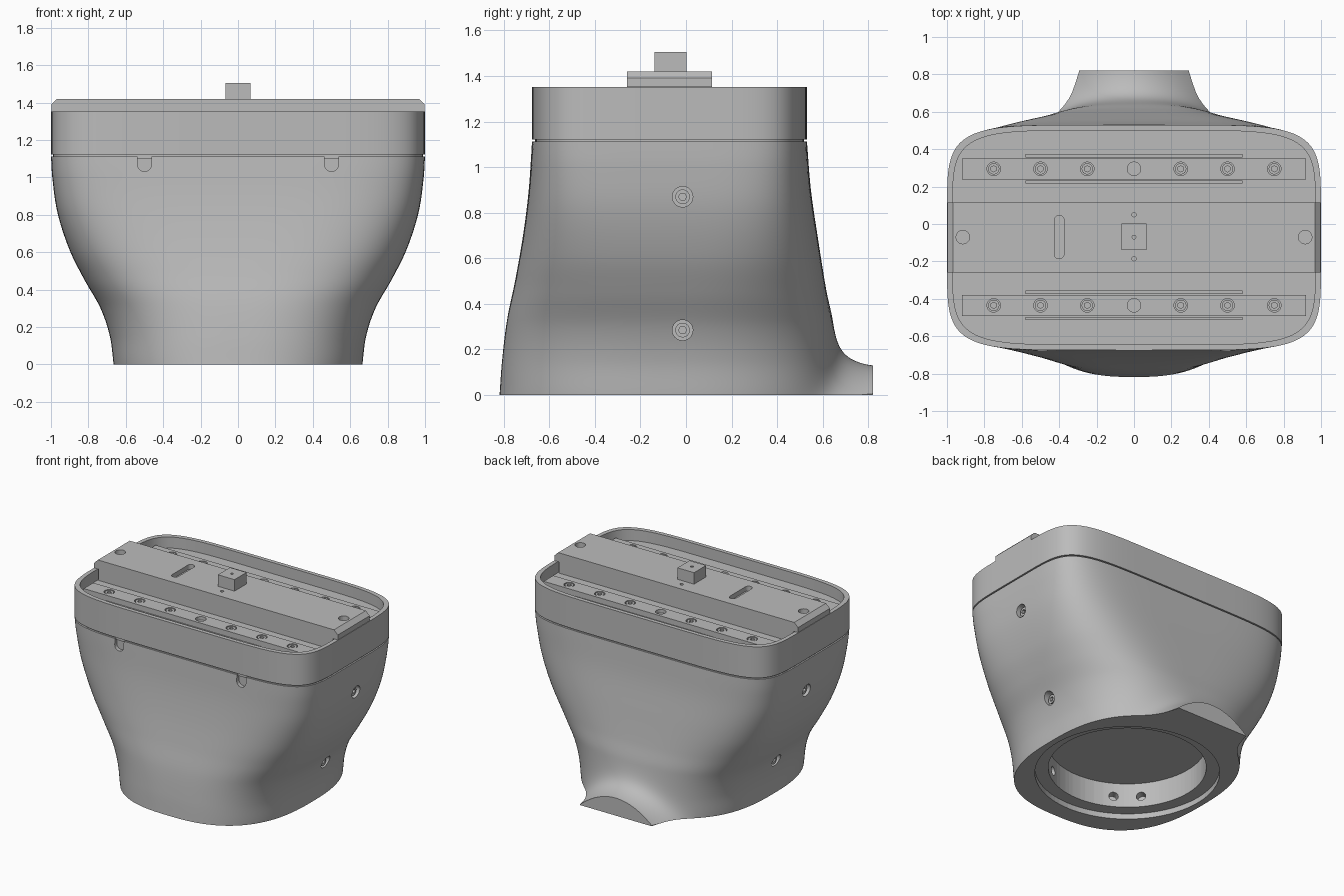
import bpy, bmesh, math
from math import cos, sin, pi, radians
from mathutils import Matrix

if "Cube" in bpy.data.objects:
    bpy.data.objects.remove(bpy.data.objects["Cube"])

grey = bpy.data.materials.new("light grey")
grey.use_nodes = True
grey.diffuse_color = (0.5, 0.5, 0.5, 1)
grey.node_tree.nodes["Principled BSDF"].inputs["Base Color"].default_value = (0.5, 0.5, 0.5, 1)

COLS = 240
MID_Y = -0.07


def finish(bm, name, smooth=True):
    bmesh.ops.remove_doubles(bm, verts=bm.verts, dist=1e-5)
    bmesh.ops.recalc_face_normals(bm, faces=bm.faces)
    me = bpy.data.meshes.new(name)
    bm.to_mesh(me)
    bm.free()
    me.materials.append(grey)
    ob = bpy.data.objects.new(name, me)
    bpy.context.collection.objects.link(ob)
    if smooth:
        shade(ob)
    return ob


def activate(ob):
    bpy.ops.object.select_all(action='DESELECT')
    ob.select_set(True)
    bpy.context.view_layer.objects.active = ob


def shade(ob):
    activate(ob)
    bpy.ops.object.shade_smooth_by_angle(angle=radians(30))


def loft(bm, rings):
    """Skin closed rings of points and cap both ends."""
    loops = [[bm.verts.new(p) for p in ring] for ring in rings]
    for a, b in zip(loops, loops[1:]):
        for i in range(len(a)):
            j = (i + 1) % len(a)
            bm.faces.new((a[i], a[j], b[j], b[i]))
    bm.faces.new(loops[0][::-1])
    bm.faces.new(loops[-1])


def add_box(bm, x, y, z):
    m = Matrix.Translation(((x[0] + x[1]) / 2, (y[0] + y[1]) / 2, (z[0] + z[1]) / 2))
    bmesh.ops.create_cube(bm, size=1, matrix=m @ Matrix.Diagonal((x[1] - x[0], y[1] - y[0], z[1] - z[0], 1)))


def add_cyl(bm, r, depth, pos, rot=Matrix(), seg=32):
    bmesh.ops.create_cone(bm, cap_ends=True, segments=seg, radius1=r, radius2=r, depth=depth,
                          matrix=Matrix.Translation(pos) @ rot)


def cut(ob, bm):
    """Subtract a cutter mesh from an object."""
    tool = finish(bm, "cutter", False)
    tool.hide_render = True
    mod = ob.modifiers.new("cut", 'BOOLEAN')
    mod.operation, mod.solver, mod.object = 'DIFFERENCE', 'EXACT', tool
    activate(ob)
    bpy.ops.object.modifier_apply(modifier=mod.name)
    bpy.data.objects.remove(tool)
    shade(ob)


def curve(pts, z):
    """Smooth interpolation through (z, value) pairs."""
    def slope(i):
        a, b = pts[max(i - 1, 0)], pts[min(i + 1, len(pts) - 1)]
        return (b[1] - a[1]) / (b[0] - a[0])
    i = 0
    while i < len(pts) - 2 and z > pts[i + 1][0]:
        i += 1
    h = pts[i + 1][0] - pts[i][0]
    t = (z - pts[i][0]) / h
    return ((2 * t**3 - 3 * t**2 + 1) * pts[i][1] + (t**3 - 2 * t**2 + t) * h * slope(i)
            + (3 * t**2 - 2 * t**3) * pts[i + 1][1] + (t**3 - t**2) * h * slope(i + 1))


def oval(k, hw, front, back, n):
    a = 2 * pi * k / COLS
    hd = (back - front) / 2
    r = (abs(cos(a) / hw)**n + abs(sin(a) / hd)**n)**(-1 / n)
    return r * cos(a), (front + back) / 2 + r * sin(a)


WIDTH = [(0, .665), (.15, .685), (.3, .735), (.45, .82), (.61, .9), (.81, .965), (1.0, .993), (1.12, 1)]
FRONT = [(0, -.818), (.15, -.807), (.33, -.785), (.5, -.75), (.7, -.715), (.9, -.69), (1.12, -.675)]
BACK = [(0, .665), (.33, .64), (.46, .615), (.68, .58), (.9, .548), (1.12, .53)]
SQUARE = [(0, 2.6), (.33, 2.9), (.68, 4), (1.12, 6)]


def section(k, z):
    return oval(k, *(curve(c, z) for c in (WIDTH, FRONT, BACK, SQUARE)))


def body_point(k, v):
    """Flared body with a low arched spout blended into the back; v < 0 is the base edge."""
    x0, y0 = section(k, 0)
    arch = 0.13 * (1 - (x0 / 0.3)**2) if y0 > 0 else -9
    low = max(arch, 0)
    z = 0 if v < 0 else low + (1.112 - low) * v
    x, y = section(k, z)
    if y0 > 0:
        s = max(z - arch, 0)
        y += (0.82 - y) * math.exp(-(s / 0.035)**0.8)
        if z <= low:
            x = x0
    return x, y, z


# main body
bm = bmesh.new()
rows = [-1] + [(i / 56)**1.6 for i in range(57)]
loft(bm, [[body_point(k, v) for k in range(COLS)] for v in rows])
body = finish(bm, "body")

# stepped round opening in the base
bm = bmesh.new()
loft(bm, [[(r * cos(2 * pi * k / 96), MID_Y + r * sin(2 * pi * k / 96), z) for k in range(96)]
          for r, z in ((.62, -.1), (.62, .04), (.53, .04), (.53, .22))])
cut(body, bm)

# small holes inside the opening, side screw holes and front notches
bm = bmesh.new()
for deg in (220, 240, 300, 320):
    a = radians(deg)
    add_cyl(bm, .032, .12, (.53 * cos(a), MID_Y + .53 * sin(a), .12),
            Matrix.Rotation(a, 4, 'Z') @ Matrix.Rotation(pi / 2, 4, 'Y'), 24)
SIDE = [(.285, .73), (.87, .977)]
turn = Matrix.Rotation(pi / 2, 4, 'Y')
for sx in (-1, 1):
    for z, x in SIDE:
        add_cyl(bm, .045, .2, (sx * (x + .04), -.015, z), turn)
cut(body, bm)
for sx in (-.5, .5):
    bm = bmesh.new()
    add_cyl(bm, .037, .1, (sx, -.70, 1.068), Matrix.Rotation(pi / 2, 4, 'X'))
    cut(body, bm)
    bm = bmesh.new()
    add_box(bm, (sx - .037, sx + .037), (-.75, -.65), (1.068, 1.2))
    cut(body, bm)


def bolt(name, r, h, pos, rot=Matrix()):
    """Round screw head with a hexagonal socket."""
    bm = bmesh.new()
    add_cyl(bm, r, h, (0, 0, 0), seg=24)
    ob = finish(bm, name, False)
    bm = bmesh.new()
    add_cyl(bm, r * .55, h, (0, 0, h * .5), seg=6)
    cut(ob, bm)
    ob.matrix_world = Matrix.Translation(pos) @ rot


for sx in (-1, 1):
    for z, x in SIDE:
        bolt("side_screw", .032, .04, (sx * (x - .04), -.015, z), Matrix.Rotation(sx * pi / 2, 4, 'Y'))

# seam between body and collar
def ring(inset, z):
    return [(*oval(k, 1 - inset, -.675 + inset, .53 - inset, 6), z) for k in range(COLS)]


bm = bmesh.new()
loft(bm, [ring(.012, 1.10), ring(.012, 1.13)])
finish(bm, "seam")

# collar with a sunken tray
FLOOR = 1.27
bm = bmesh.new()
loft(bm, [ring(0, 1.122), ring(0, 1.352), ring(.03, 1.352), ring(.03, FLOOR)])
collar = finish(bm, "collar")
RAILS = (MID_Y - .365, MID_Y + .365)
bm = bmesh.new()
for y in RAILS:
    for dy in (-.07, .07):
        add_box(bm, (-.58, .58), (y + dy - .006, y + dy + .006), (FLOOR - .03, FLOOR + .05))
cut(collar, bm)

# rails with screws
XS = [-.75, -.5, -.25, 0, .25, .5, .75]
for y in RAILS:
    bm = bmesh.new()
    add_box(bm, (-.92, .92), (y - .056, y + .056), (FLOOR - .005, FLOOR + .04))
    rail = finish(bm, "rail")
    bm = bmesh.new()
    for x in XS:
        add_cyl(bm, .036, .06, (x, y, FLOOR + .045))
    cut(rail, bm)
    for x in XS:
        if x:
            bolt("rail_screw", .03, .024, (x, y, FLOOR + .025))

# central bridge plate with chamfered ends
bm = bmesh.new()
outline = [(-.998, FLOOR - .005), (.998, FLOOR - .005), (.998, 1.39), (.967, 1.42), (-.967, 1.42), (-.998, 1.39)]
outline[0:2] = [(-.96, FLOOR - .005), (.96, FLOOR - .005), (.96, 1.353), (.998, 1.353)]
outline.append((-.998, 1.353))
outline.append((-.96, 1.353))
loft(bm, [[(x, y, z) for x, z in outline] for y in (-.258, .115)])
bridge = finish(bm, "bridge_plate")
bm = bmesh.new()
for x in (-.915, .915):
    add_cyl(bm, .036, .08, (x, MID_Y, 1.42))
for y in (.05, -.185):
    add_cyl(bm, .012, .06, (0, y, 1.42), seg=16)
# rounded slot
loft(bm, [[(-.4 + .026 * cos(a), MID_Y + .026 * sin(a) + (.09 if sin(a) > 0 else -.09), z)
           for a in [2 * pi * (i + .5) / 24 for i in range(24)]] for z in (1.385, 1.5)])
cut(bridge, bm)

# carriage block
bm = bmesh.new()
add_box(bm, (-.068, .068), (-.138, .003), (1.41, 1.505))
block = finish(bm, "carriage_block")
bm = bmesh.new()
add_cyl(bm, .01, .04, (0, MID_Y, 1.505), seg=16)
cut(block, bm)
